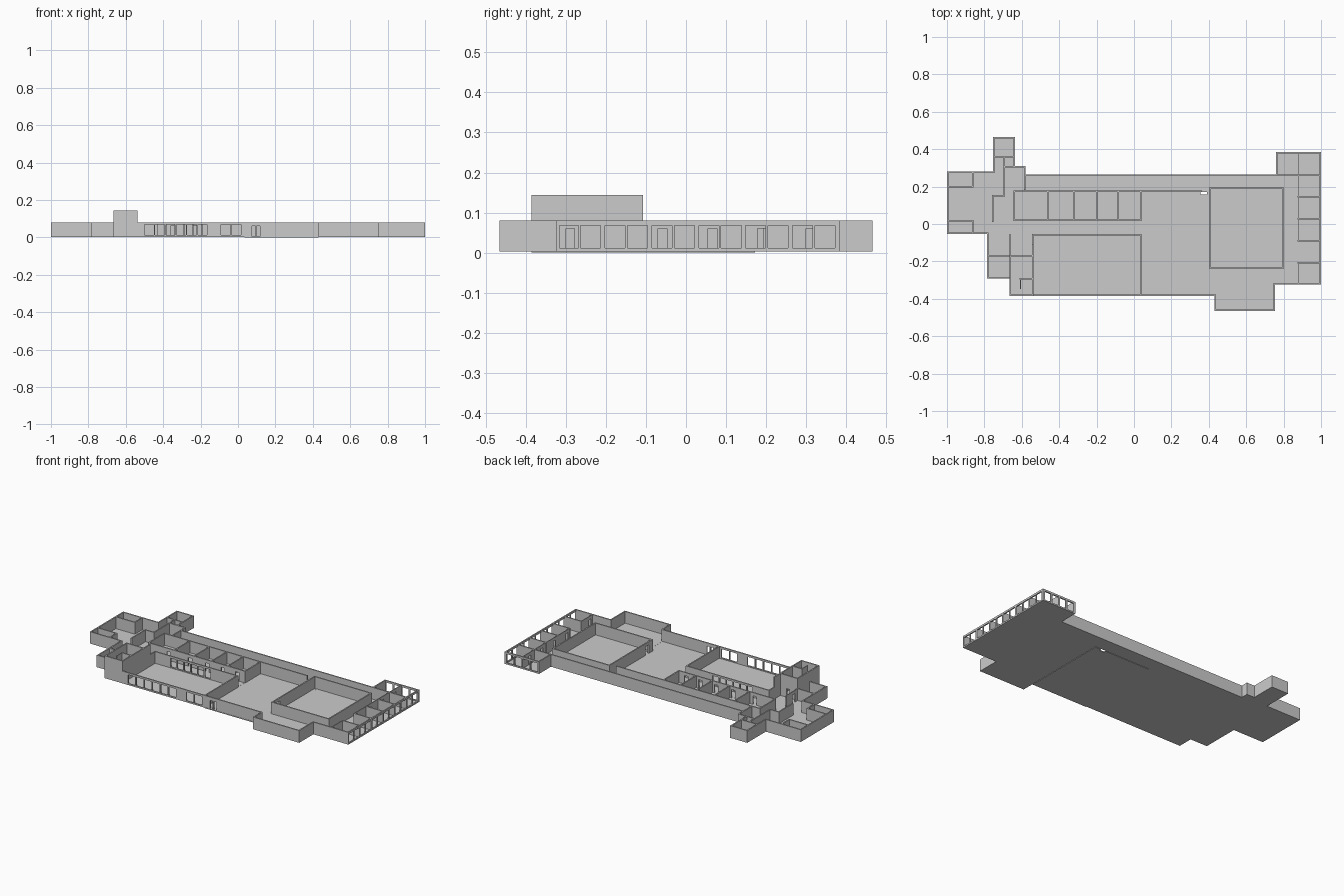
import bpy, bmesh

T, F, H, TALL = 0.008, 0.006, 0.08, 0.144   # wall thickness, floor top, wall tops


def make(name, boxes):
    """One object from a list of (x0, x1, y0, y1, z0, z1) boxes."""
    bm = bmesh.new()
    for x0, x1, y0, y1, z0, z1 in boxes:
        if min(x1 - x0, y1 - y0, z1 - z0) < 1e-5:
            continue
        vs = bmesh.ops.create_cube(bm, size=1)["verts"]
        for v in vs:
            v.co.x = x1 if v.co.x > 0 else x0
            v.co.y = y1 if v.co.y > 0 else y0
            v.co.z = z1 if v.co.z > 0 else z0
    me = bpy.data.meshes.new(name)
    bm.to_mesh(me)
    bm.free()
    bpy.context.collection.objects.link(bpy.data.objects.new(name, me))


def wall(axis, c, a, b, holes=(), h=H, t=T):
    """Wall along 'x' or 'y' centred on line c; holes are (start, end, z0, z1)."""
    parts, p = [], a - t / 2
    for s, e, z0, z1 in sorted(holes):
        parts += [(p, s, F, h), (s, e, F, z0), (s, e, z1, h)]
        p = e
    parts.append((p, b + t / 2, F, h))
    if axis == 'x':
        return [(s, e, c - t / 2, c + t / 2, z0, z1) for s, e, z0, z1 in parts]
    return [(c - t / 2, c + t / 2, s, e, z0, z1) for s, e, z0, z1 in parts]


def windows(start, step, n, w):
    return [(start + i * step, start + i * step + w, 0.012, 0.068) for i in range(n)]


def door(s, w=0.022):
    return (s, s + w, F, 0.06)


def group(name, walls):
    make(name, [b for w in walls for b in wall(*w)])


# floor slabs
floors = [(-1, -0.755, -0.05, 0.28), (-0.785, -0.665, -0.29, -0.05),
          (-0.755, -0.635, -0.05, 0.466), (-0.635, -0.58, -0.05, 0.31),
          (-0.665, 0.035, -0.386, -0.05), (-0.58, 0.035, -0.05, 0.265),
          (0.035, 0.43, 0.172, 0.265), (0.43, 0.755, -0.466, 0.265),
          (0.755, 1, -0.324, 0.265), (0.76, 1, 0.265, 0.385)]
make("floor", [(*f, 0.003, F) for f in floors])
# lower central hall slab with a small shaft opening
make("hall_floor", [(*f, 0, F - 0.001) for f in [
    (0.035, 0.43, -0.386, 0.157), (0.035, 0.355, 0.157, 0.172), (0.39, 0.43, 0.157, 0.172)]])

# outer walls
front_holes = windows(-0.5, 0.057, 6, 0.05) + windows(-0.092, 0.057, 2, 0.052) \
    + [door(0.075, 0.018), door(0.1, 0.018)]
group("front_wall", [
    ('x', -0.382, -0.536, 0.434, front_holes),
    ('y', 0.434, -0.462, -0.382), ('x', -0.462, 0.434, 0.751),
    ('y', 0.751, -0.462, -0.32), ('x', -0.32, 0.751, 0.996)])
side_holes = [w for i in range(6) for w in windows(-0.319 + i * 0.117, 0.056, 2, 0.05)]
group("right_wall", [('y', 0.996, -0.32, 0.381, side_holes)])
group("back_wall", [
    ('x', 0.381, 0.764, 0.996, windows(0.772, 0.056, 4, 0.046)),
    ('y', 0.764, 0.261, 0.381), ('x', 0.261, -0.584, 0.996),
    ('y', -0.584, 0.185, 0.306), ('x', 0.306, -0.695, -0.584)])
group("left_wall", [
    ('y', -0.639, 0.306, 0.462), ('x', 0.462, -0.751, -0.639),
    ('y', -0.751, 0.276, 0.462), ('x', 0.276, -0.996, -0.751),
    ('y', -0.996, -0.05, 0.276), ('x', -0.05, -0.996, -0.862),
    ('x', -0.05, -0.862, -0.781), ('y', -0.781, -0.288, -0.05),
    ('x', -0.288, -0.781, -0.665)])

# tall corner tower
group("tower", [
    ('x', -0.382, -0.661, -0.544, [], TALL),
    ('y', -0.661, -0.382, -0.17, [], TALL), ('y', -0.541, -0.382, -0.111, [], TALL),
    ('x', -0.17, -0.661, -0.541, [door(-0.61)], TALL),
    ('x', -0.292, -0.607, -0.541, [], TALL), ('y', -0.607, -0.345, -0.292, [], TALL, 0.005)])

# large hall
group("large_hall_walls", [
    ('x', -0.057, -0.541, 0.035, windows(-0.43, 0.048, 6, 0.04)),
    ('y', 0.035, -0.382, -0.057), ('y', -0.541, -0.111, -0.057)])

# row of small rooms and corridor
group("room_row", [
    ('x', 0.175, -0.639, 0.36), ('x', 0.02, -0.639, 0.035,
     [door(x, 0.025) for x in (-0.51, -0.36, -0.24, -0.13, -0.03)])]
    + [('y', x, 0.02, 0.175) for x in (-0.639, -0.46, -0.322, -0.2, -0.085, 0.035)])

# closed courtyard room
group("courtyard_room", [
    ('x', 0.19, 0.404, 0.799), ('x', -0.235, 0.404, 0.799),
    ('y', 0.404, -0.235, 0.19, [door(-0.2, 0.035)]), ('y', 0.799, -0.235, 0.19)])

# right offices
group("right_offices", [
    ('y', 0.878, -0.09, 0.381, [door(-0.07), door(0.055), door(0.178), door(0.3)], H, 0.005),
    ('y', 0.878, -0.32, -0.205, [door(-0.3)], H, 0.005)]
    + [('x', y, 0.878, 0.996) for y in (0.145, 0.028, -0.09, -0.207)])

# left rooms
group("left_rooms", [
    ('x', 0.2, -0.996, -0.863), ('y', -0.863, 0.2, 0.276),
    ('x', 0.018, -0.996, -0.863), ('y', -0.863, -0.05, 0.018),
    ('y', -0.755, 0.015, 0.152), ('x', 0.152, -0.755, -0.695),
    ('y', -0.695, 0.152, 0.36), ('x', 0.36, -0.751, -0.639),
    ('x', -0.17, -0.781, -0.665), ('y', -0.663, -0.17, -0.055, [door(-0.14, 0.025)], H, 0.005)])
